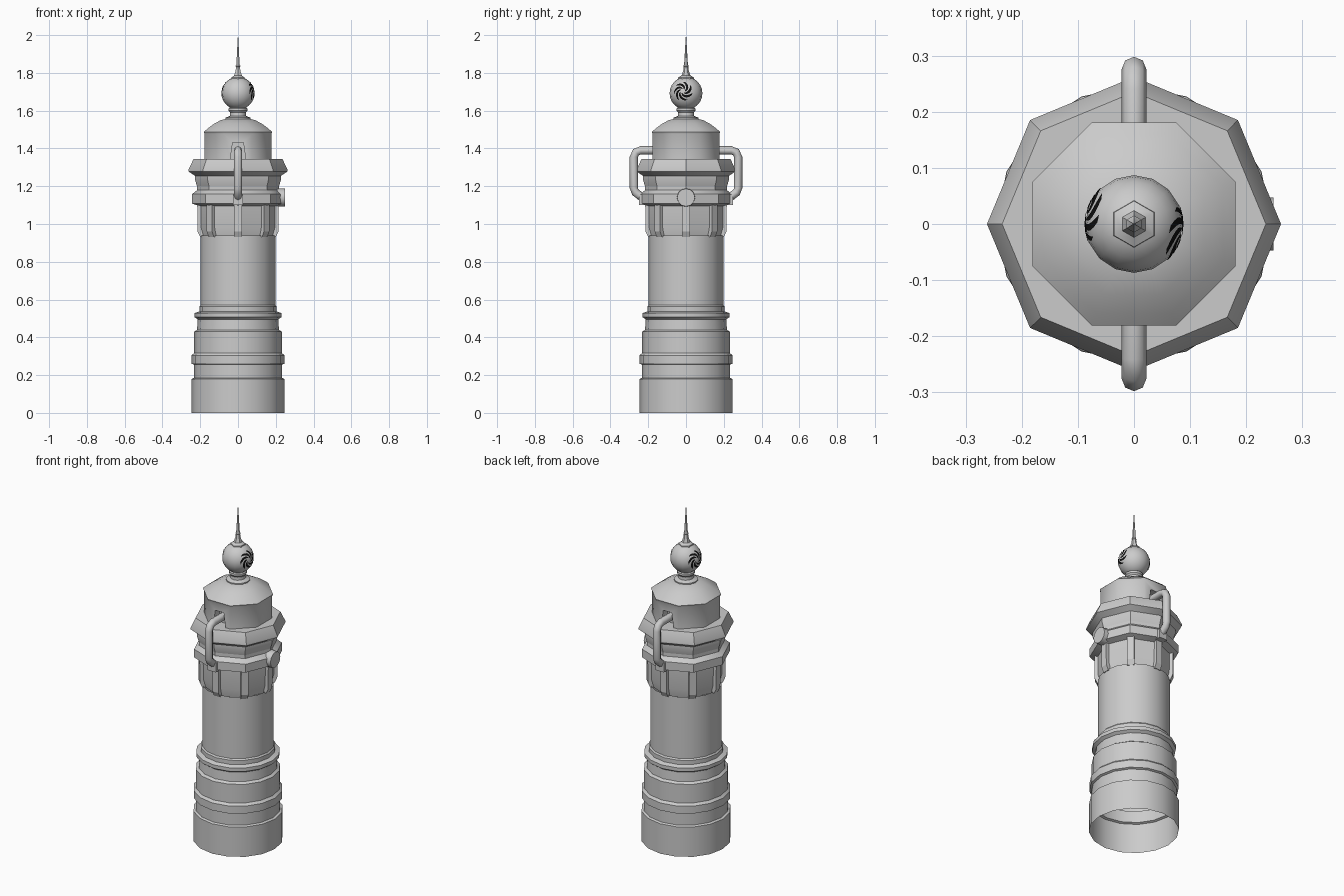
import bpy, bmesh
from math import sin, cos, pi, radians
from mathutils import Vector, Matrix

if "Cube" in bpy.data.objects:
    bpy.data.objects.remove(bpy.data.objects["Cube"])


def finish(name, bm, angle=30, normals=True):
    if normals:
        bmesh.ops.recalc_face_normals(bm, faces=bm.faces[:])
    me = bpy.data.meshes.new(name)
    bm.to_mesh(me)
    bm.free()
    ob = bpy.data.objects.new(name, me)
    bpy.context.collection.objects.link(ob)
    if angle:
        bpy.ops.object.select_all(action='DESELECT')
        ob.select_set(True)
        bpy.context.view_layer.objects.active = ob
        bpy.ops.object.shade_smooth_by_angle(angle=radians(angle))
    return ob


def lathe(name, profile, sides, turn=0.0, bottom=False, top=False, angle=30):
    """Revolve (radius, z) points into a polygonal turned part."""
    bm = bmesh.new()
    rings = []
    for r, z in profile:
        rings.append([bm.verts.new((r * cos(turn + 2 * pi * i / sides),
                                    r * sin(turn + 2 * pi * i / sides), z))
                      for i in range(sides)])
    for a, b in zip(rings, rings[1:]):
        for i in range(sides):
            j = (i + 1) % sides
            bm.faces.new((a[i], a[j], b[j], b[i]))
    if bottom:
        bm.faces.new(rings[0][::-1])
    if top:
        bm.faces.new(rings[-1])
    return finish(name, bm, angle)


def prism(name, outline, depth, matrix):
    """Extrude a 2D outline (local x, z) along local y, centred."""
    bm = bmesh.new()
    f = bm.faces.new([bm.verts.new((x, -depth / 2, z)) for x, z in outline])
    ext = bmesh.ops.extrude_face_region(bm, geom=[f])
    vs = [v for v in ext['geom'] if isinstance(v, bmesh.types.BMVert)]
    bmesh.ops.translate(bm, verts=vs, vec=(0, depth, 0))
    bm.transform(matrix)
    return finish(name, bm, 0)


def tube(name, path, radius, sides=8):
    """Sweep a round section along a path lying in the yz plane."""
    pts = [Vector((0, y, z)) for y, z in path]
    bm = bmesh.new()
    rings = []
    for k, p in enumerate(pts):
        d = (pts[min(k + 1, len(pts) - 1)] - pts[max(k - 1, 0)]).normalized()
        side = Vector((1, 0, 0))
        up = side.cross(d)
        rings.append([bm.verts.new(p + radius * (side * cos(2 * pi * i / sides) + up * sin(2 * pi * i / sides)))
                      for i in range(sides)])
    for a, b in zip(rings, rings[1:]):
        for i in range(sides):
            j = (i + 1) % sides
            bm.faces.new((a[i], a[j], b[j], b[i]))
    bm.faces.new(rings[0][::-1])
    bm.faces.new(rings[-1])
    return finish(name, bm, 50)


# Stepped base and shaft, open underneath
lathe("base_and_shaft", [
    (0.246, 0), (0.246, 0.18), (0.233, 0.185), (0.233, 0.255), (0.245, 0.26),
    (0.245, 0.305), (0.232, 0.318), (0.232, 0.43), (0.217, 0.44), (0.213, 0.495),
    (0.23, 0.507), (0.23, 0.528), (0.205, 0.537), (0.205, 0.562), (0.198, 0.57),
    (0.198, 0.94)], 16)

# Octagonal upper body, collar and overhanging rim
lathe("upper_body", [(0.19, 0.93), (0.203, 0.98), (0.205, 1.11)], 8, bottom=True)
lathe("collar", [(0.205, 1.095), (0.243, 1.108), (0.243, 1.158), (0.222, 1.175),
                 (0.217, 1.18), (0.217, 1.235)], 8)
lathe("rim", [(0.217, 1.20), (0.228, 1.235), (0.228, 1.255), (0.262, 1.278),
              (0.262, 1.288), (0.235, 1.345)], 8, top=True, bottom=True)

# Brackets below the collar, one on each corner
for k in range(8):
    prism(f"bracket_{k}", [(0.17, 0.93), (0.20, 0.93), (0.214, 0.96), (0.216, 1.11), (0.17, 1.11)],
          0.04, Matrix.Rotation(k * pi / 4, 4, 'Z'))

# Eight-sided dome with a notch front and back for the handles
dome = lathe("dome", [(0.191, 1.335), (0.191, 1.475), (0.196, 1.487), (0.172, 1.507),
                      (0.135, 1.532), (0.098, 1.55), (0.06, 1.558)],
             8, pi / 8, bottom=True, top=True, angle=50)
for s in (-1, 1):
    cutter = prism("notch_cutter", [(-0.047, 1.30), (0.047, 1.30), (0.028, 1.432), (-0.028, 1.432)],
                   0.12, Matrix.Translation((0, s * 0.19, 0)))
    cutter.hide_render = True
    cutter.hide_viewport = True
    m = dome.modifiers.new("notch", 'BOOLEAN')
    m.operation = 'DIFFERENCE'
    m.solver = 'EXACT'
    m.object = cutter

# Pipe handles with their lower sockets
for s, label in ((-1, "front"), (1, "back")):
    tube(label + "_handle", [(s * y, z) for y, z in (
        (0.12, 1.39), (0.24, 1.39), (0.265, 1.38), (0.276, 1.355),
        (0.276, 1.19), (0.268, 1.168), (0.225, 1.135), (0.19, 1.12))], 0.022)
    prism(label + "_socket", [(-0.027, 1.10), (0.027, 1.10), (0.027, 1.155), (-0.027, 1.155)],
          0.05, Matrix.Translation((0, s * 0.225, 0)))

# Round knob on the right side
bm = bmesh.new()
bmesh.ops.create_cone(bm, cap_ends=True, segments=12, radius1=0.05, radius2=0.047, depth=0.06,
                      matrix=Matrix.Translation((0.219, 0, 1.14)) @ Matrix.Rotation(pi / 2, 4, 'Y'))
finish("side_knob", bm, 40)

# Neck, ball and spire
lathe("neck", [(0.066, 1.552), (0.066, 1.563), (0.043, 1.572), (0.042, 1.59),
               (0.05, 1.60), (0.05, 1.612), (0.03, 1.625)], 12, top=True, angle=35)
CENTRE, R = Vector((0, 0, 1.692)), 0.087
bm = bmesh.new()
bmesh.ops.create_uvsphere(bm, u_segments=16, v_segments=12, radius=R, matrix=Matrix.Translation(CENTRE))
finish("ball", bm, 40)
lathe("spire", [(0.042, 1.768), (0.041, 1.776), (0.024, 1.786), (0.015, 1.81), (0.012, 1.832),
                (0.015, 1.836), (0.010, 1.845), (0.0008, 2.0)], 6, pi / 6, top=True, bottom=True, angle=35)

# Dark swirling vents on both cheeks of the ball
black = bpy.data.materials.new("vent_black")
black.diffuse_color = (0.005, 0.005, 0.005, 1)
black.use_nodes = True
black.node_tree.nodes["Principled BSDF"].inputs["Base Color"].default_value = black.diffuse_color
for side in (0, 1):
    az, el = radians(-12) + side * pi, radians(8)
    out = Vector((cos(az) * cos(el), sin(az) * cos(el), sin(el)))
    right = Vector((-sin(az), cos(az), 0))
    up = out.cross(right)
    bm = bmesh.new()
    for k in range(7):
        prev = None
        for i in range(8):
            t = i / 7
            rad = 0.012 + 0.038 * t
            mid = 2 * pi * k / 7 + 1.5 * t
            half = 0.30 * (0.35 + 0.65 * sin(pi * (0.1 + 0.85 * t)))
            pair = []
            for a in (mid - half, mid + half):
                d = out * (R * R - rad * rad) ** 0.5 + right * rad * cos(a) + up * rad * sin(a)
                pair.append(bm.verts.new(CENTRE + d * 1.012))
            if prev:
                bm.faces.new((prev[0], pair[0], pair[1], prev[1]))
            prev = pair
    vents = finish(f"ball_vents_{side}", bm, 0, normals=False)
    vents.data.materials.append(black)
